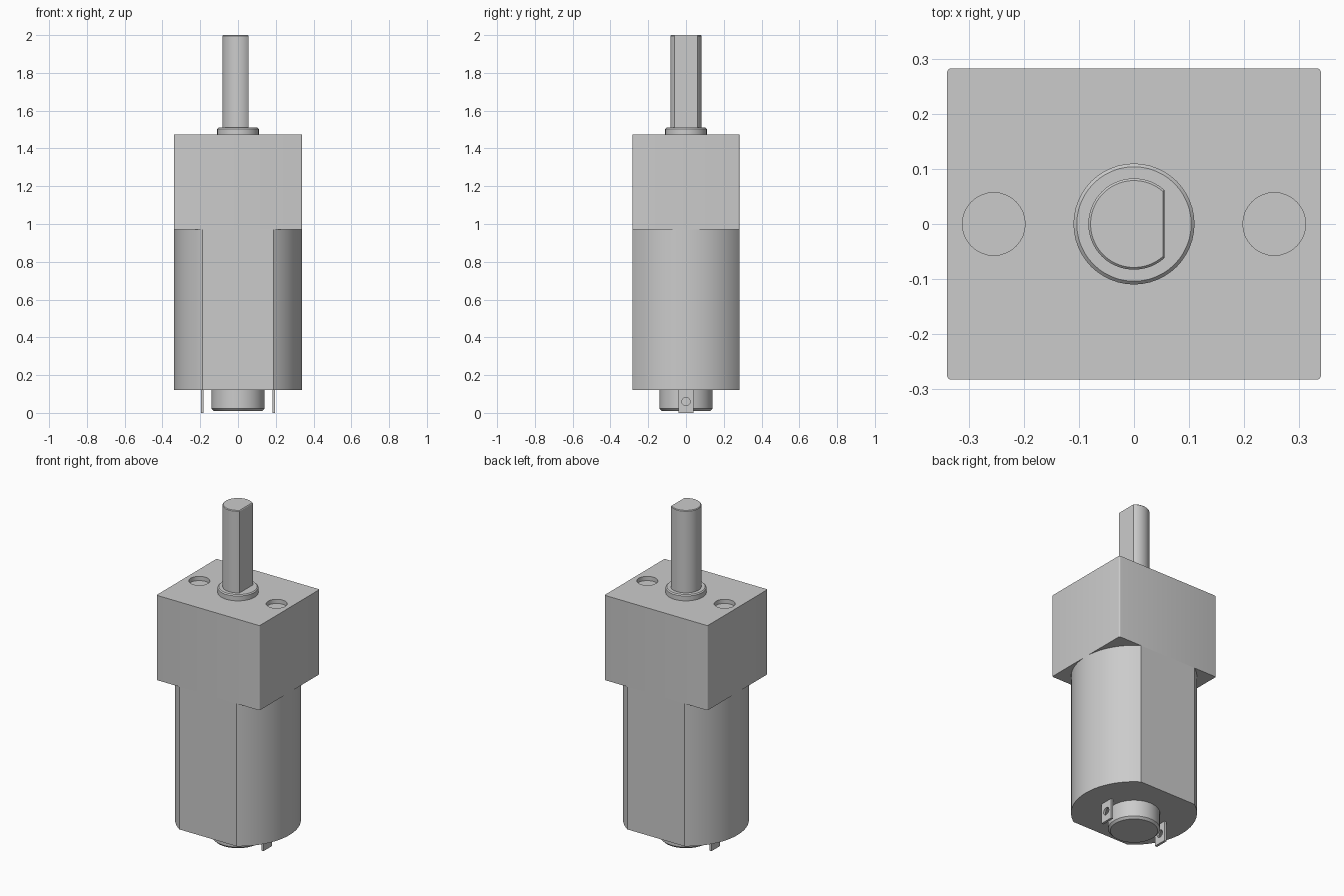
import bpy
import bmesh
from math import acos, asin, cos, sin, pi
from mathutils import Matrix

if "Cube" in bpy.data.objects:
    bpy.data.objects.remove(bpy.data.objects["Cube"], do_unlink=True)

GREY = (0.6, 0.6, 0.6, 1)
metal = bpy.data.materials.new("plain_grey")
metal.use_nodes = True
metal.diffuse_color = GREY
metal.node_tree.nodes["Principled BSDF"].inputs["Base Color"].default_value = GREY

HALF_W, HALF_D = 0.34, 0.283   # body half width and half depth
BODY_Z, GEAR_Z, TOP_Z = 0.12, 0.97, 1.475


def arc(radius, start, end, steps):
    return [(radius * cos(start + (end - start) * i / steps),
             radius * sin(start + (end - start) * i / steps)) for i in range(steps + 1)]


def prism(name, outline, z0, z1, chamfer_top=0, chamfer_bottom=0):
    """Stack scaled copies of an outline into a closed solid."""
    reach = max(abs(x) for x, y in outline)
    levels = [(z0, chamfer_bottom), (z1, chamfer_top)]
    if chamfer_bottom:
        levels.insert(1, (z0 + chamfer_bottom, 0))
    if chamfer_top:
        levels.insert(-1, (z1 - chamfer_top, 0))
    bm = bmesh.new()
    rings = []
    for z, inset in levels:
        s = 1 - inset / reach
        rings.append([bm.verts.new((x * s, y * s, z)) for x, y in outline])
    n = len(outline)
    for low, high in zip(rings, rings[1:]):
        for i in range(n):
            j = (i + 1) % n
            bm.faces.new((low[i], low[j], high[j], high[i]))
    bm.faces.new(rings[0][::-1])
    bm.faces.new(rings[-1])
    return finish(name, bm)


def finish(name, bm):
    mesh = bpy.data.meshes.new(name)
    bm.to_mesh(mesh)
    bm.free()
    mesh.materials.append(metal)
    obj = bpy.data.objects.new(name, mesh)
    bpy.context.collection.objects.link(obj)
    return obj


def circle(radius, steps=48):
    return arc(radius, 0, 2 * pi, steps)[:-1]


def select(obj):
    bpy.ops.object.select_all(action="DESELECT")
    obj.select_set(True)
    bpy.context.view_layer.objects.active = obj


def drill(obj, radius, depth, matrix):
    """Cut a round hole, then remove the cutter."""
    bm = bmesh.new()
    bmesh.ops.create_cone(bm, cap_ends=True, segments=32, radius1=radius,
                          radius2=radius, depth=depth, matrix=matrix)
    cutter = finish("hole_cutter", bm)
    cutter.hide_render = True
    cut = obj.modifiers.new("hole", "BOOLEAN")
    cut.operation, cut.object, cut.solver = "DIFFERENCE", cutter, "EXACT"
    select(obj)
    bpy.ops.object.modifier_apply(modifier=cut.name)
    bpy.data.objects.remove(cutter, do_unlink=True)


# Motor can: a cylinder with flat front and back
a = asin(HALF_D / HALF_W)
can = arc(HALF_W, -a, a, 32)
can += [(-x, -y) for x, y in can]
parts = [prism("motor_can", can, BODY_Z, GEAR_Z)]

# Gearbox block with slightly rounded upright edges and two mounting holes
r = 0.008
block = []
for k, (sx, sy) in enumerate([(1, 1), (-1, 1), (-1, -1), (1, -1)]):
    block += [(sx * (HALF_W - r) + x, sy * (HALF_D - r) + y)
              for x, y in arc(r, k * pi / 2, (k + 1) * pi / 2, 4)]
gearbox = prism("gearbox", block, GEAR_Z, TOP_Z)
for side in (-1, 1):
    drill(gearbox, 0.057, 0.05, Matrix.Translation((side * 0.255, 0, TOP_Z)))
parts.append(gearbox)

# Output bushing and D-shaped shaft
parts.append(prism("bushing", circle(0.11), TOP_Z, 1.51, chamfer_top=0.006))
f = acos(0.055 / 0.083)
parts.append(prism("output_shaft", arc(0.083, f, 2 * pi - f, 40), 1.5, 2, chamfer_top=0.004))

# Rear bearing boss
parts.append(prism("rear_boss", circle(0.14), 0.01, BODY_Z, chamfer_bottom=0.012))

# Pierced solder terminals
for side, label in ((1, "left"), (-1, "right")):
    x = side * 0.189
    tab = prism("terminal_" + label, [(x - 0.007, -0.04), (x + 0.007, -0.04),
                                      (x + 0.007, 0.04), (x - 0.007, 0.04)], 0, BODY_Z)
    drill(tab, 0.022, 0.1, Matrix.Translation((x, 0, 0.06)) @ Matrix.Rotation(pi / 2, 4, "Y"))
    parts.append(tab)

for part in parts:
    select(part)
    bpy.ops.object.shade_smooth_by_angle(angle=pi / 6)
